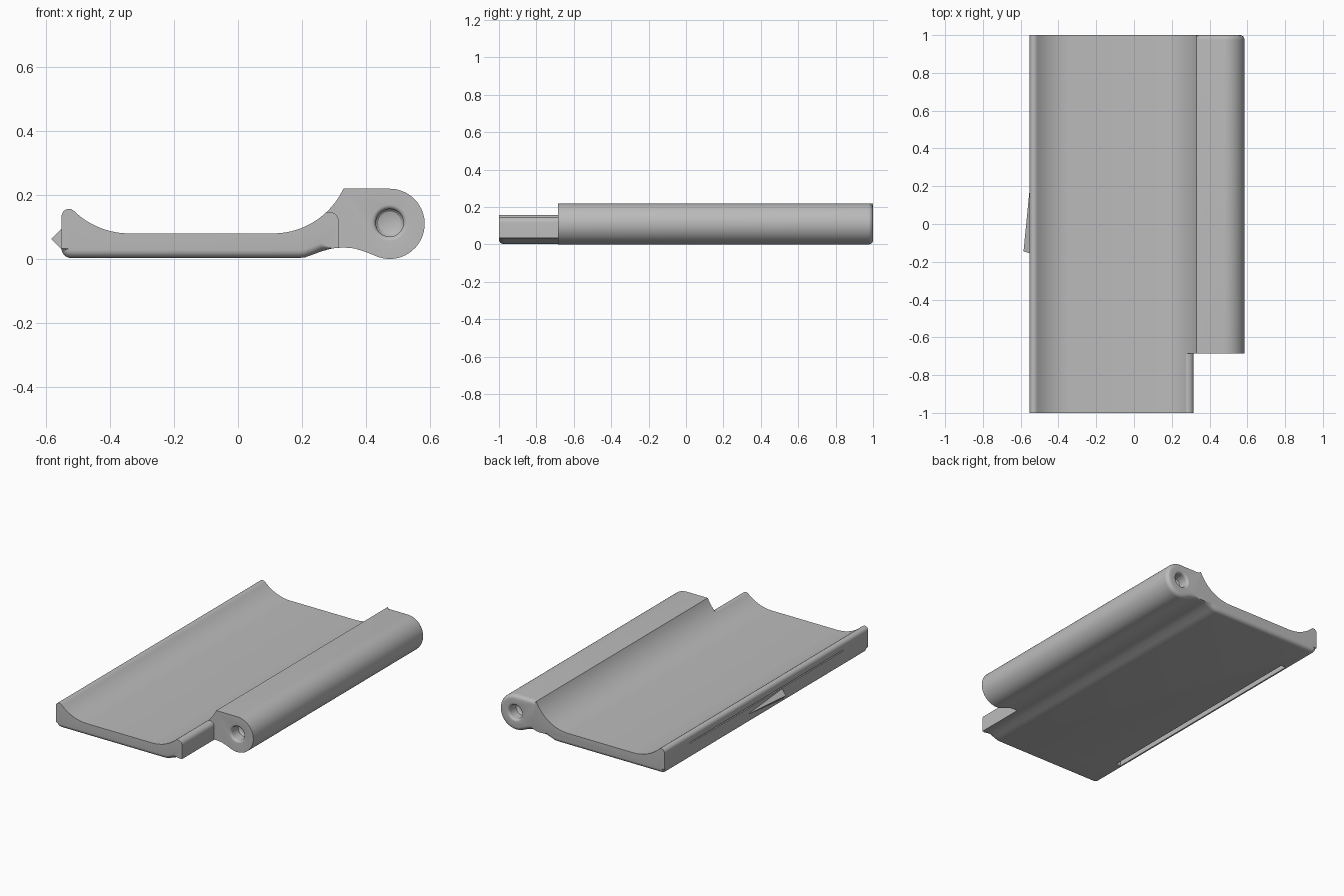
import bpy, bmesh
from math import sin, cos, pi, radians
from mathutils import Vector

cube = bpy.data.objects.get("Cube")
if cube:
    bpy.data.objects.remove(cube)

grey = bpy.data.materials.new("plain_grey")
grey.use_nodes = True
colour = (0.5, 0.5, 0.5, 1)
grey.diffuse_color = colour
grey.node_tree.nodes["Principled BSDF"].inputs["Base Color"].default_value = colour


def arc(cx, cz, r, start, end, n):
    """Points of an arc, angles in degrees."""
    angles = [radians(start + (end - start) * i / n) for i in range(n + 1)]
    return [(cx + r * cos(a), cz + r * sin(a)) for a in angles]


def loft(name, rings):
    """Closed solid through rings that have the same number of points."""
    bm = bmesh.new()
    loops = [[bm.verts.new(p) for p in ring] for ring in rings]
    n = len(loops[0])
    for a, b in zip(loops, loops[1:]):
        for i in range(n):
            j = (i + 1) % n
            bm.faces.new((a[i], a[j], b[j], b[i]))
    bm.faces.new(loops[0][::-1])
    bm.faces.new(loops[-1])
    bmesh.ops.recalc_face_normals(bm, faces=bm.faces[:])
    mesh = bpy.data.meshes.new(name)
    bm.to_mesh(mesh)
    bm.free()
    mesh.materials.append(grey)
    obj = bpy.data.objects.new(name, mesh)
    bpy.context.collection.objects.link(obj)
    return obj


def prism(name, profile, y0, y1):
    return loft(name, [[(x, y, z) for x, z in profile] for y in (y0, y1)])


def box(name, x0, x1, y0, y1, z0, z1):
    return prism(name, [(x0, z0), (x1, z0), (x1, z1), (x0, z1)], y0, y1)


def activate(obj):
    bpy.ops.object.select_all(action='DESELECT')
    obj.select_set(True)
    bpy.context.view_layer.objects.active = obj


def cut(obj, cutter):
    cutter.hide_render = True
    mod = obj.modifiers.new("cut", 'BOOLEAN')
    mod.operation, mod.solver, mod.object = 'DIFFERENCE', 'EXACT', cutter
    activate(obj)
    bpy.ops.object.modifier_apply(modifier=mod.name)
    bpy.data.objects.remove(cutter)


# Cross-section of tray and hinge barrel, counterclockwise
HX, HZ, HR = 0.475, 0.11, 0.11
section = arc(-0.523, 0.033, 0.03, 180, 270, 6)
section += [(0.19, 0.003), (0.21, 0.005), (0.235, 0.014), (0.265, 0.025),
            (0.295, 0.033), (0.33, 0.036), (0.365, 0.033), (0.4, 0.022)]
section += arc(HX, HZ, HR, -115, 90, 28)
section += [(0.34, 0.22), (0.33, 0.22)]
section += arc(0.11, 0.323, 0.243, -28, -90, 14)
section += arc(-0.34, 0.33, 0.25, -90, -134, 12)
section += arc(-0.529, 0.133, 0.024, 75, 180, 6)


def outward(i):
    a, b = Vector(section[i - 1]), Vector(section[(i + 1) % len(section)])
    t = (b - a).normalized()
    return Vector((t.y, -t.x))


def section_ring(y, inset):
    """Section at y, drawn in along the underside and barrel only."""
    ring = []
    for i, (x, z) in enumerate(section):
        if z < 0.03 and x < 0.42 or x > 0.335:
            n = outward(i)
            x, z = x - n.x * inset, z - n.y * inset
        ring.append((x, y, z))
    return ring


# Body with rounded outer edges at both ends
R = 0.025
steps = [i * pi / 12 for i in range(7)]
ends = [(1 - R + R * sin(a), R * (1 - cos(a))) for a in steps]
body = loft("tray_with_hinge_barrel",
            [section_ring(-y, d) for y, d in reversed(ends)]
            + [section_ring(y, d) for y, d in ends])

# Barrel stops short of the front, leaving a rounded tray edge
notch = [(0.316, -0.1)] + arc(0.286, 0.117, 0.03, 0, 110, 8)
notch += [(0.265, 0.4), (0.8, 0.4), (0.8, -0.1)]
cut(body, prism("notch_cutter", notch, -1.2, -0.685))

# Blind pin holes with rounded lips
for y_face, inward in ((-0.685, 1), (1, -1)):
    lip = [(0.057, -0.02), (0.057, 0)]
    lip += [(0.057 - 0.014 * sin(a), 0.014 * (1 - cos(a))) for a in steps[1:]]
    lip += [(0.043, 0.07), (0.036, 0.078), (0.02, 0.083)]
    rings = [[(x, y_face + inward * d, z) for x, z in arc(HX, HZ + 0.003, r, 0, 352.5, 47)]
             for r, d in lip]
    cut(body, loft("pin_hole_cutter", rings))

# Slots that free the springy latch strip
cut(body, box("slot_cutter", -0.525, -0.492, -0.75, 0.75, -0.1, 0.106))
cut(body, box("slit_cutter", -0.6, -0.51, -0.75, 0.75, 0.099, 0.106))

# Tapered latch tooth on the outer wall
tooth = loft("latch_tooth", [
    [(-0.545, -0.155, 0.097), (-0.553, -0.155, 0.095), (-0.585, -0.145, 0.063),
     (-0.553, -0.155, 0.031), (-0.545, -0.155, 0.031)],
    [(-0.545, 0.17, 0.068), (-0.552, 0.17, 0.066), (-0.554, 0.17, 0.063),
     (-0.552, 0.17, 0.06), (-0.545, 0.17, 0.058)]])

activate(body)
bpy.ops.object.shade_smooth_by_angle(angle=radians(30))
